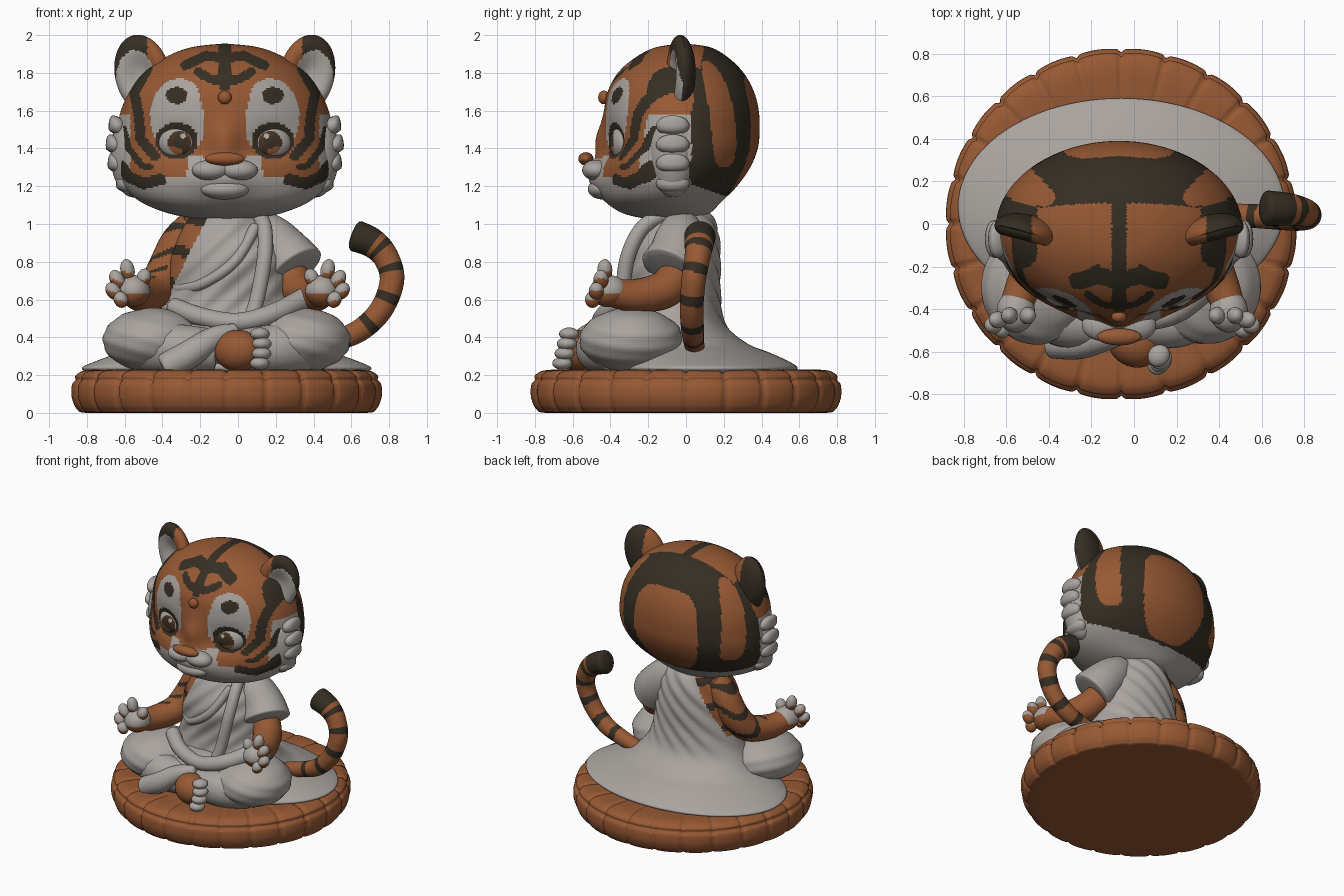
import bpy, math
from mathutils import Vector, Euler

if "Cube" in bpy.data.objects:
    bpy.data.objects.remove(bpy.data.objects["Cube"])

CX = -0.07          # centre line of the figure
PI2 = 2 * math.pi
COLOURS = {"orange": (0.31, 0.10, 0.034), "white": (0.40, 0.37, 0.345),
           "dark": (0.036, 0.027, 0.017), "iris brown": (0.06, 0.03, 0.014)}
MATS = {}
for key, rgb in COLOURS.items():
    MATS[key] = bpy.data.materials.new(key)
    MATS[key].diffuse_color = (*rgb, 1)


def spline(rows, t):
    """Smooth interpolation through rows of numbers, t in 0..1."""
    n = len(rows) - 1
    k = min(int(t * n), n - 1)
    s = t * n - k
    q = [rows[min(max(k + d, 0), n)] for d in (-1, 0, 1, 2)]
    return [b + 0.5 * s * (c - a + s * (2 * a - 5 * b + 4 * c - d + s * (3 * (b - c) + d - a)))
            for a, b, c, d in zip(*q)]


def surface(name, f, nu, nv, rule):
    """Closed-around surface f(u, v) with capped ends; rule gives the colour of each face."""
    verts = [f(i / nu, j / nv) for j in range(nv + 1) for i in range(nu)]
    faces = [(j * nu + i, j * nu + (i + 1) % nu, (j + 1) * nu + (i + 1) % nu, (j + 1) * nu + i)
             for j in range(nv) for i in range(nu)]
    faces += [tuple(reversed(range(nu))), tuple(range(nv * nu, nv * nu + nu))]
    me = bpy.data.meshes.new(name)
    me.from_pydata([tuple(v) for v in verts], [], faces)
    me.update()
    used = []
    for p in me.polygons:
        c = rule if isinstance(rule, str) else rule(p.center, p.normal, min(p.index / (nu * nv), 1))
        if c not in used:
            used.append(c)
            me.materials.append(MATS[c])
        p.material_index = used.index(c)
        p.use_smooth = True
    ob = bpy.data.objects.new(name, me)
    bpy.context.collection.objects.link(ob)
    return ob


def loft(name, cx, rows, nu, nv, rule, bump):
    """Stack of ellipses from rows (z, half width, front y, back y)."""
    def f(u, v):
        z, hw, yf, yb = spline(rows, v)
        a = PI2 * u
        return bump(Vector((cx + hw * math.cos(a), (yf + yb) / 2 + (yb - yf) / 2 * math.sin(a), z)))
    return surface(name, f, nu, nv, rule)


def ball(name, loc, scale, rule, rot=(0, 0, 0), bump=None, nu=32, nv=20):
    m = Euler(rot).to_matrix()

    def f(u, v):
        lat, a = (v - 0.5) * math.pi * 0.98, PI2 * u
        p = Vector((math.cos(lat) * math.cos(a), math.cos(lat) * math.sin(a), math.sin(lat)))
        if bump:
            p = bump(p)
        return m @ Vector([p[i] * scale[i] for i in range(3)]) + Vector(loc)
    return surface(name, f, nu, nv, rule)


def tube(name, rows, rule, nu=24, nv=48, end=0.06):
    """Round-ended tube through rows (x, y, z, radius)."""
    pts = [spline(rows, j / nv) for j in range(nv + 1)]
    rings, n = [], Vector((0.3, 0.8, 0.52))
    for j, p in enumerate(pts):
        t = (Vector(pts[min(j + 1, nv)][:3]) - Vector(pts[max(j - 1, 0)][:3])).normalized()
        n = (n - t * n.dot(t)).normalized()
        e = min(1, min(j, nv - j) / nv / end)
        rings.append((Vector(p[:3]), n, t.cross(n), p[3] * max(0.05, math.sqrt(1 - (1 - e) ** 2))))

    def f(u, v):
        c, n, b, r = rings[round(v * nv)]
        return c + r * (n * math.cos(PI2 * u) + b * math.sin(PI2 * u))
    return surface(name, f, nu, nv, rule)


def gauss(a, b):
    return math.exp(-a * a - b * b)


def near(px, pz, line, w):
    """True when a point lies within w of a polyline."""
    for (ax, az), (bx, bz) in zip(line, line[1:]):
        dx, dz = bx - ax, bz - az
        t = max(0, min(1, ((px - ax) * dx + (pz - az) * dz) / (dx * dx + dz * dz)))
        if math.hypot(px - ax - t * dx, pz - az - t * dz) < w:
            return True
    return False


# round cushion with pinched seams
RIM = [(.01, 0), (.5, 0), (.74, 0), (.79, .02), (.815, .07), (.82, .12), (.812, .165),
       (.79, .205), (.72, .228), (.5, .225), (.01, .225)]


def cushion(u, v):
    r, z = spline(RIM, v)
    a = PI2 * u
    pinch = 0.014 * math.exp(-(math.sin(12 * a) / 0.16) ** 2) * min(1, max(0, (r - .5) * 5))
    r += 0.006 * abs(math.sin(12 * a)) * (r > .6) - pinch - .012 * math.exp(-((z - .175) / .012) ** 2) * (r > .7)
    z = max(0, z - pinch * (z > .15))
    return (-.06 + r * math.cos(a), r * math.sin(a), z)


surface("cushion", cushion, 288, 66, "orange")


# robe: torso flaring into the spread cloth, one bare shoulder
def robe_folds(p):
    if p.z > .42:
        p.y -= .007 * math.sin(48 * (p.z - .9 * (p.x - CX))) * min(1, (p.z - .42) * 6)
    return p


def robe_colour(c, n, t):
    if c.z > .62 and c.x < -.17 - .5 * (1.02 - c.z):
        return "dark" if math.sin(34 * c.z + 8 * c.x) > .55 else "orange"
    return "white"


loft("robe", -.06, [(.21, .74, -.41, .57), (.24, .765, -.43, .59), (.275, .69, -.42, .54), (.32, .57, -.4, .44),
     (.37, .46, -.36, .32), (.47, .38, -.32, .21), (.62, .33, -.3, .18), (.8, .305, -.32, .18),
     (.95, .255, -.28, .17), (1.05, .18, -.2, .13), (1.1, .05, -.05, .05)], 128, 90, robe_colour, robe_folds)
tube("shoulder_band", [(.1, -.1, 1.06, .04), (.14, -.23, .98, .04), (.14, -.31, .82, .04), (.1, -.34, .6, .04), (.06, -.36, .48, .04)], "white")
tube("chest_fold", [(-.33, -.15, .66, .03), (-.2, -.27, .68, .03), (-.02, -.31, .8, .03), (.1, -.22, 1.0, .03)], "white")
tube("waist_drape", [(-.36, -.28, .57, .05), (-.2, -.4, .51, .05), (0, -.45, .48, .05), (.2, -.41, .53, .055), (.38, -.26, .62, .06)], "white")


# crossed legs
def leg_folds(p):
    return p * (1 + .012 * math.sin(14 * p.z + 6 * p.x))


ball("lap", (-.06, -.28, .37), (.34, .24, .14), "white")
for s, side in ((-1, "left"), (1, "right")):
    ball(side + "_knee", (-.06 + s * .39, -.29, .385), (.265, .275, .17), "white", (0, 0, s * .3), leg_folds, 48, 32)
    tube(side + "_shin", [(-.06 + s * .42, -.36, .34, .13), (-.06 + s * .26, -.45, .34, .13), (-.06 + s * .05, -.46, .33, .11)], "white")

# front flap of cloth hanging over one shin
tube("cloth_flap", [(.0, -.5, .44, .035), (-.12, -.53, .4, .06), (-.26, -.56, .31, .075), (-.4, -.56, .235, .07)], "white")

# foot with toes
ball("foot", (.0, -.56, .33), (.13, .11, .11), "orange", (0, 0, -.5))
for k in range(4):
    ball("toe_%d" % k, (.115 + .012 * math.sin(k), -.655 + .012 * k, .262 + .052 * k), (.05, .055, .034), "white", (0, 0, -.7), None, 20, 12)


# arms, hands and fingers
def arm_colour(c, n, t):
    return "dark" if math.sin(t * 30 + 5 * n.x) > .62 and (n.x < .2 or n.y > 0) and t < .75 else "orange"


def hand_colour(c, n, t):
    return "orange" if n.z < -.15 else "white"


tube("bare_arm", [(-.22, -.02, 1.0, .09), (-.31, -.02, .9, .1), (-.38, -.04, .76, .1), (-.44, -.12, .65, .095),
     (-.51, -.27, .62, .085), (-.56, -.4, .64, .075)], arm_colour, 40, 90)
tube("sleeve", [(.08, -.02, 1.01, .09), (.16, -.03, .93, .13), (.25, -.05, .83, .15), (.31, -.09, .75, .165)], "white", 40, 40, .08)
tube("sleeved_forearm", [(.27, -.05, .72, .1), (.33, -.12, .65, .1), (.4, -.27, .62, .088), (.45, -.4, .64, .075)], "orange")
for s, side in ((-1, "left"), (1, "right")):
    hx = -.055 + s * .5
    ball(side + "_palm", (hx, -.41, .645), (.09, .1, .085), hand_colour)
    for k, (dx, y, z, l) in enumerate([(.03, -.43, .755, .06), (.085, -.45, .705, .055), (.105, -.475, .645, .05),
                                       (.065, -.495, .6, .045), (-.055, -.43, .715, .05)]):
        ball("%s_finger_%d" % (side, k), (hx + s * dx, y, z), (.038, .04, l), hand_colour, (0, s * dx * 6, 0), None, 20, 12)


# striped tail
def tail_colour(c, n, t):
    return "dark" if t > .84 or (t > .15 and math.sin(t * 42) > .6) else "orange"


tube("tail", [(.35, .05, .34, .05), (.52, .04, .385, .055), (.65, .035, .44, .06), (.76, .03, .55, .062), (.815, .04, .7, .065),
     (.785, .06, .82, .068), (.71, .07, .9, .078), (.6, .075, .945, .085)], tail_colour, 32, 120, .05)

# head colours: stripes as strokes in (distance from centre line, height)
STRIPES = [([(0, 1.97), (0, 1.74)], .035), ([(0, 1.88), (.1, 1.89), (.21, 1.84)], .026),
           ([(0, 1.76), (.07, 1.765), (.14, 1.805)], .024), ([(.41, 1.82), (.48, 1.7), (.455, 1.57), (.445, 1.45), (.37, 1.36)], .027),
           ([(.55, 1.31), (.51, 1.25), (.43, 1.215), (.34, 1.235)], .03), ([(.535, 1.5), (.51, 1.4), (.44, 1.31), (.4, 1.3)], .018)]


def head_colour(c, n, t):
    a, y, z = abs(c.x - CX), c.y, c.z
    if y > .03 + .2 * max(0, z - 1.6):                      # back of the head
        az = math.degrees(math.atan2(a / .57, (y + .02) / .41))
        if z < 1.22 - .35 * y:
            return "white"
        lobe = (az / 28) ** 4 + ((z - 1.47) / .31) ** 4 < 1
        hook = ((az - 58 + 10 * (1.6 - z)) / 11) ** 4 + ((z - 1.58) / .28) ** 4 < 1
        return "orange" if lobe or hook else "dark"
    if any(near(a, z, line, w) for line, w in STRIPES):
        return "dark"
    if math.hypot((a - .255) / .058, (z - 1.68) / .045) < 1 or math.hypot((a - .255) / .112, (z - 1.44) / .098) < 1:
        return "dark"                                       # brows and eye rims
    if a < .115 + .25 * max(0, z - 1.6) and z > 1.35:
        return "orange"
    mask = math.hypot((a - .24) / .155, (z - 1.57) / .2) < 1
    if mask or z < 1.25 or (a < .2 and z < 1.36) or (a > .5 and z < 1.58):
        return "white"
    return "orange"


def head_bump(p):
    if p.y < 0:
        x, z = p.x - CX, p.z
        p.y += .035 * gauss((abs(x) - .255) / .1, (z - 1.43) / .08) - .06 * gauss(x / .17, (z - 1.24) / .09) - .05 * gauss(x / .08, (z - 1.43) / .11)
    return p


loft("head", CX, [(1.02, .01, -.07, -.05), (1.03, .16, -.22, .07), (1.06, .31, -.34, .13), (1.12, .45, -.42, .19), (1.2, .535, -.45, .27),
     (1.3, .575, -.45, .34), (1.4, .58, -.43, .38), (1.5, .57, -.43, .39), (1.6, .55, -.43, .385), (1.7, .505, -.415, .36), (1.8, .43, -.36, .305),
     (1.88, .32, -.27, .225), (1.935, .18, -.16, .13), (1.955, .01, -.02, 0)], 220, 150, head_colour, head_bump)

# nose, forehead dot, muzzle and chin
ball("nose", (CX, -.53, 1.345), (.105, .04, .035), "orange")
ball("forehead_dot", (CX, -.435, 1.67), (.036, .03, .036), "orange")
ball("chin", (CX, -.44, 1.185), (.13, .08, .055), "white")

# paired face parts
for s, side in ((-1, "left"), (1, "right")):
    ball(side + "_muzzle", (CX + s * .075, -.475, 1.285), (.1, .075, .055), "white")
    ball(side + "_cheek_ruff", (CX + s * .48, -.07, 1.37), (.125, .13, .23), "white")
    for k, (z, x) in enumerate([(1.52, .57), (1.42, .585), (1.32, .575), (1.215, .53)]):
        ball("%s_tuft_%d" % (side, k), (CX + s * x, -.07, z), (.05, .09, .06), "white", (0, s * .5, 0),
             lambda p: Vector((p.x * (1 - .4 * abs(p.z)), p.y, p.z)), 16, 10)

    ex = CX + s * .255

    def eye_colour(c, n, t):
        dx, dz = (c.x - ex) * s, c.z - 1.43
        if math.hypot(dx + .035, dz - .035) < .014:
            return "white"
        if math.hypot(dx + .015, dz - .005) < .035:
            return "dark"
        if math.hypot(dx + .015, dz) < .062:
            return "orange" if dz < -.02 and dx > -.03 else "iris brown"
        return "white"
    ball(side + "_eye", (ex, -.35, 1.43), (.098, .05, .08), eye_colour, (0, 0, s * .3), None, 64, 48)

    def ear_colour(c, n, t):
        a, z = (c.x - CX) * s, c.z
        if n.y < -.1 and math.hypot((a - .475) / .1, (z - 1.77) / .15) < 1:
            return "white"
        return "dark" if a > .41 + .25 * max(0, 1.8 - z) else "orange"

    def ear_cup(p):
        if p.y < 0:
            p.y += 1.0 * gauss(p.x / .6, p.z / .6)
        return p
    ball(side + "_ear", (CX + s * .435, -.04, 1.79), (.15, .085, .215), ear_colour, (0, s * .25, s * .25), ear_cup, 64, 48)

for m in bpy.data.materials:
    if m.users and not m.is_grease_pencil:
        m.use_nodes = True
        m.node_tree.nodes["Principled BSDF"].inputs["Base Color"].default_value = m.diffuse_color
